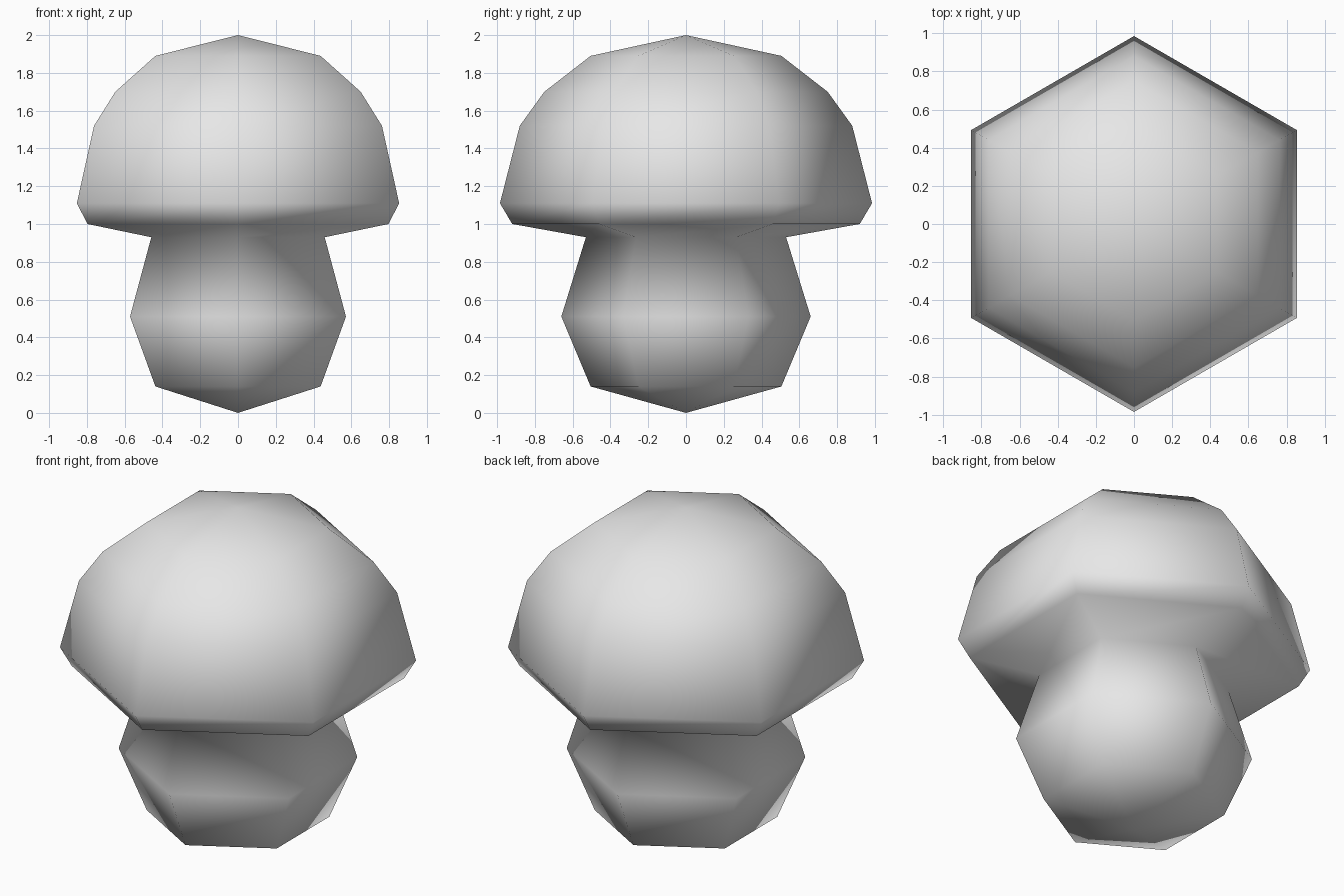
import bpy
import bmesh
from math import cos, sin, pi

cube = bpy.data.objects.get("Cube")
if cube:
    bpy.data.objects.remove(cube, do_unlink=True)

SIDES = 6

# Corner radius and height of each ring, from stem foot to cap crown
STEM = [(0.505, 0.14), (0.66, 0.51), (0.53, 0.93)]
CAP = [(0.92, 1.0), (0.985, 1.11), (0.88, 1.52), (0.75, 1.70), (0.505, 1.89)]


def make_material(name, value):
    mat = bpy.data.materials.new(name)
    mat.use_nodes = True
    colour = (value, value, value, 1)
    mat.diffuse_color = colour
    mat.node_tree.nodes["Principled BSDF"].inputs["Base Color"].default_value = colour
    return mat


def lathe(name, profile, bottom, top, mat):
    """Closed hexagonal lathe with a pointed bottom and top, corners on +y and -y."""
    bm = bmesh.new()
    rings = []
    for radius, z in profile:
        angles = [pi / 2 + 2 * pi * i / SIDES for i in range(SIDES)]
        rings.append([bm.verts.new((radius * cos(a), radius * sin(a), z)) for a in angles])
    foot = bm.verts.new((0, 0, bottom))
    crown = bm.verts.new((0, 0, top))
    for i in range(SIDES):
        j = (i + 1) % SIDES
        for low, high in zip(rings, rings[1:]):
            bm.faces.new((low[i], low[j], high[j], high[i]))
        bm.faces.new((foot, rings[0][j], rings[0][i]))
        bm.faces.new((crown, rings[-1][i], rings[-1][j]))
    bmesh.ops.recalc_face_normals(bm, faces=bm.faces)
    for face in bm.faces:
        face.smooth = True
    mesh = bpy.data.meshes.new(name)
    bm.to_mesh(mesh)
    bm.free()
    mesh.materials.append(mat)
    obj = bpy.data.objects.new(name, mesh)
    bpy.context.collection.objects.link(obj)
    return obj


# Stem and cap are one continuous smooth skin
lathe("mushroom", STEM + CAP, 0.0, 2.0, make_material("light grey", 0.8))
